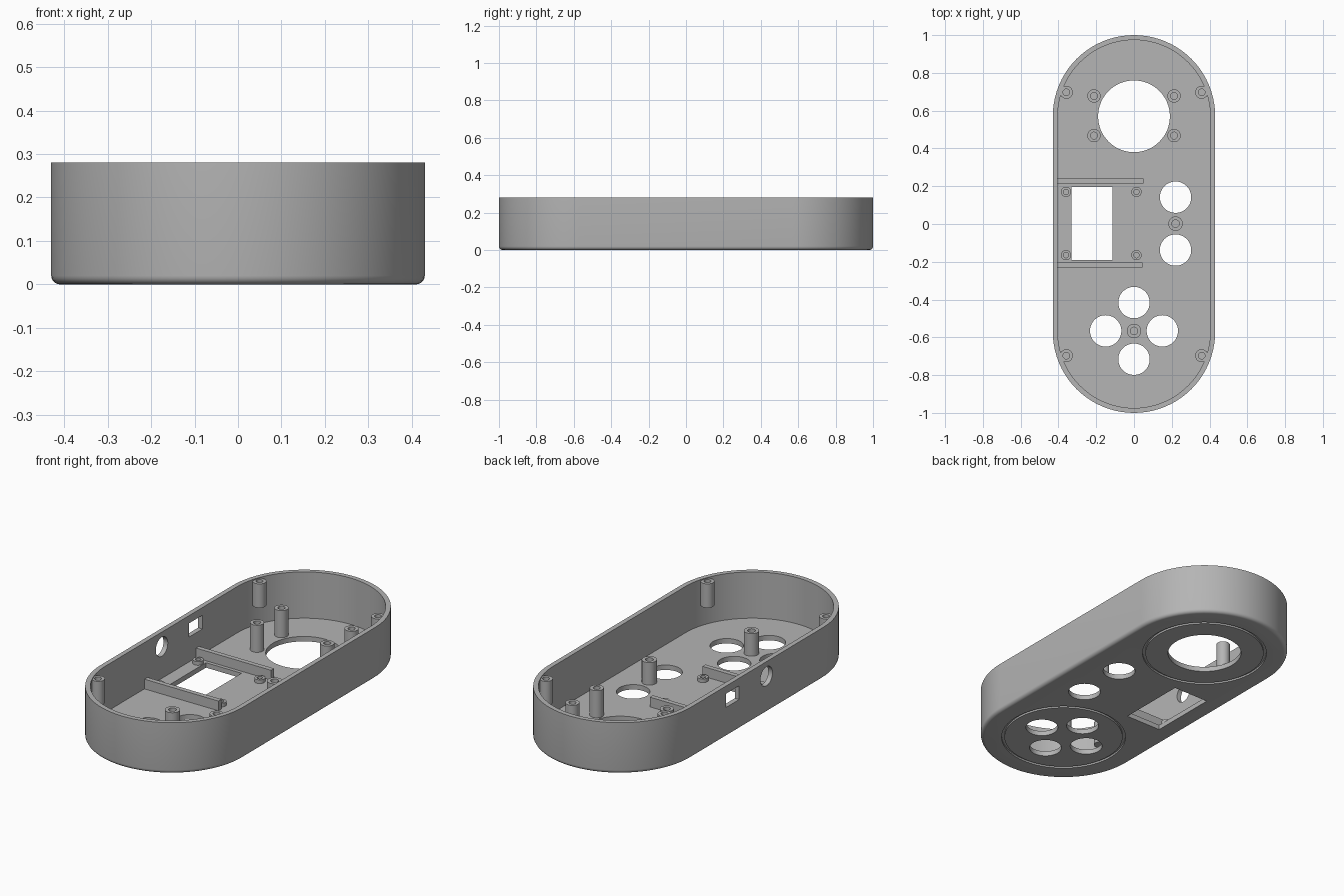
import bpy, bmesh
from math import sin, cos, pi

cube = bpy.data.objects.get("Cube")
if cube:
    bpy.data.objects.remove(cube, do_unlink=True)

R, END, HEIGHT, WALL, FLOOR, FILLET = 0.43, 0.57, 0.28, 0.026, 0.027, 0.02

grey = bpy.data.materials.new("plain_grey")
grey.use_nodes = True
grey.diffuse_color = (0.46, 0.46, 0.46, 1)
grey.node_tree.nodes["Principled BSDF"].inputs["Base Color"].default_value = grey.diffuse_color


def finish(name, bm):
    bmesh.ops.recalc_face_normals(bm, faces=bm.faces[:])
    mesh = bpy.data.meshes.new(name)
    bm.to_mesh(mesh)
    bm.free()
    mesh.materials.append(grey)
    obj = bpy.data.objects.new(name, mesh)
    bpy.context.collection.objects.link(obj)
    return obj


def bridge(bm, a, b):
    n = len(a)
    for i in range(n):
        j = (i + 1) % n
        bm.faces.new((a[i], a[j], b[j], b[i]))


def loft(name, rings, closed=False):
    """Skin a list of point rings; cap the ends, or join last to first."""
    bm = bmesh.new()
    loops = [[bm.verts.new(p) for p in ring] for ring in rings]
    for a, b in zip(loops, loops[1:]):
        bridge(bm, a, b)
    if closed:
        bridge(bm, loops[-1], loops[0])
    else:
        bm.faces.new(loops[0])
        bm.faces.new(loops[-1])
    return finish(name, bm)


def stadium(inset, z, steps=40):
    r, pts = R - inset, []
    for side in (1, -1):
        for i in range(steps + 1):
            t = pi * i / steps
            pts.append((side * r * cos(t), side * (END + r * sin(t)), z))
    return pts


def circle(x, y, z, r, steps=32):
    return [(x + r * cos(2 * pi * i / steps), y + r * sin(2 * pi * i / steps), z)
            for i in range(steps)]


def box(name, x0, x1, y0, y1, z0, z1):
    return loft(name, [[(x0, y0, z), (x1, y0, z), (x1, y1, z), (x0, y1, z)]
                       for z in (z0, z1)])


def drill(x, y, r):
    return loft("cutter", [circle(x, y, z, r, 64) for z in (-0.1, 0.1)])


def post(name, x, y, r, z0, z1):
    """Screw post with a blind hole in its top."""
    hole = r * 0.52
    return loft(name, [circle(x, y, z0, r), circle(x, y, z1, r),
                       circle(x, y, z1, hole), circle(x, y, z0 + 0.01, hole)])


# Open tray with a rounded bottom edge
rings = [stadium(FILLET * (1 - sin(a)), FILLET * (1 - cos(a)))
         for a in (pi / 2 * i / 5 for i in range(6))]
rings += [stadium(0, HEIGHT), stadium(WALL, HEIGHT), stadium(WALL, FLOOR)]
tray = loft("tray", rings)

# Floor openings: speaker, two side buttons, four-button pad, display window
cutters = [drill(0, END, 0.19)]
cutters += [drill(0.22, y, 0.083) for y in (0.142, -0.138)]
cutters += [drill(dx, -0.566 + dy, 0.083)
            for dx, dy in ((0.15, 0), (-0.15, 0), (0, 0.15), (0, -0.15))]
cutters.append(box("cutter", -0.33, -0.115, -0.19, 0.195, -0.1, 0.1))

# Ring grooves in the underside
for y in (END, -END):
    cutters.append(loft("cutter", [circle(0, y, z, r, 72) for r, z in
                                   ((0.307, -0.02), (0.322, -0.02), (0.322, 0.01), (0.307, 0.01))],
                        closed=True))

# Side wall ports: round and square
cutters.append(loft("cutter", [[(x, b - 0.081, a + 0.2) for a, b, _ in circle(0, 0, 0, 0.052)]
                               for x in (-0.5, -0.36)]))
cutters.append(box("cutter", -0.5, -0.36, 0.155, 0.27, 0.163, 0.238))

for cutter in cutters:
    cutter.hide_render = True
    mod = tray.modifiers.new("opening", "BOOLEAN")
    mod.operation = "DIFFERENCE"
    mod.solver = "EXACT"
    mod.object = cutter
    bpy.context.view_layer.objects.active = tray
    bpy.ops.object.modifier_apply(modifier=mod.name)
    bpy.data.objects.remove(cutter, do_unlink=True)

parts = [tray]

# Lid bosses high on the wall, one per corner
for x in (-0.358, 0.358):
    for y in (-0.697, 0.697):
        parts.append(post("lid_boss", x, y, 0.034, 0.143, 0.274))

# Speaker posts
for x in (-0.212, 0.212):
    for y in (0.468, 0.678):
        parts.append(post("speaker_post", x, y, 0.035, FLOOR - 0.005, 0.175))

# Display standoffs
for x in (-0.36, 0.013):
    for y in (-0.165, 0.17):
        parts.append(post("display_standoff", x, y, 0.027, FLOOR - 0.005, 0.047))

# Button board posts
for x, y in ((0.22, 0.002), (0, -0.566)):
    parts.append(post("button_post", x, y, 0.038, FLOOR - 0.005, 0.15))

# Rails either side of the display
for y, end in ((0.227, 0.05), (-0.218, 0.044)):
    parts.append(box("display_rail", -0.41, end, y - 0.013, y + 0.013, FLOOR - 0.005, 0.08))

# Smooth curved surfaces, keeping edges crisp
bpy.ops.object.select_all(action="DESELECT")
for part in parts:
    part.select_set(True)
bpy.context.view_layer.objects.active = tray
bpy.ops.object.shade_smooth_by_angle(angle=pi / 6)
